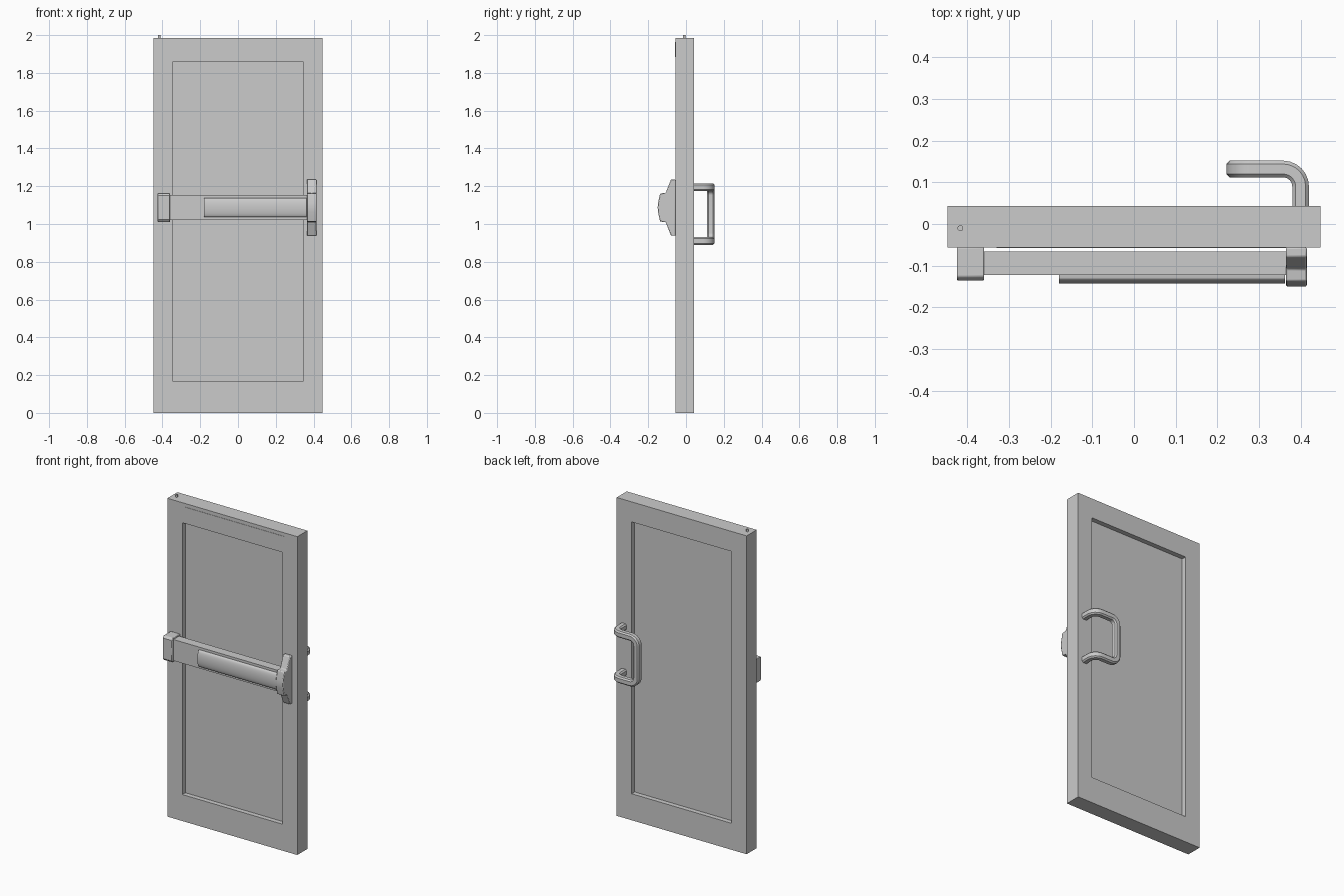
import bpy, bmesh, math
from mathutils import Vector, Matrix

if "Cube" in bpy.data.objects:
    bpy.data.objects.remove(bpy.data.objects["Cube"])


def finish(name, bm, bevel=0.0, smooth=False):
    bmesh.ops.recalc_face_normals(bm, faces=bm.faces)
    me = bpy.data.meshes.new(name)
    bm.to_mesh(me)
    bm.free()
    ob = bpy.data.objects.new(name, me)
    bpy.context.collection.objects.link(ob)
    if bevel:
        m = ob.modifiers.new("bevel", 'BEVEL')
        m.width, m.segments = bevel, 2
        m.limit_method, m.angle_limit = 'ANGLE', math.radians(40)
    if smooth:
        bpy.ops.object.select_all(action='DESELECT')
        ob.select_set(True)
        bpy.context.view_layer.objects.active = ob
        bpy.ops.object.shade_smooth_by_angle(angle=math.radians(30))
    return ob


def box_bm(lo, hi):
    bm = bmesh.new()
    lo, hi = Vector(lo), Vector(hi)
    mat = Matrix.Translation((lo + hi) / 2) @ Matrix.Diagonal((*(hi - lo), 1))
    bmesh.ops.create_cube(bm, size=1, matrix=mat)
    return bm


def extrude_x(name, profile, x0, x1, **kw):
    """Extrude a (y, z) profile along x."""
    bm = bmesh.new()
    f = bm.faces.new([bm.verts.new((x0, y, z)) for y, z in profile])
    r = bmesh.ops.extrude_face_region(bm, geom=[f])
    vs = [g for g in r["geom"] if isinstance(g, bmesh.types.BMVert)]
    bmesh.ops.translate(bm, verts=vs, vec=(x1 - x0, 0, 0))
    return finish(name, bm, **kw)


def mirrored(half):
    """Complete a (y, height) half profile about the bar's centre height."""
    low = [(y, -h) for y, h in reversed(half) if h > 0]
    return [(y, ZC + h) for y, h in half + low]


def rounded_path(pts, r, n=6):
    pts = [Vector(p) for p in pts]
    out = [pts[0]]
    for a, p, b in zip(pts, pts[1:], pts[2:]):
        u, v = (a - p).normalized(), (b - p).normalized()
        c = p + (u + v) * r
        for i in range(n + 1):
            t = i / n * math.pi / 2
            out.append(c - v * r * math.cos(t) - u * r * math.sin(t))
    return out + [pts[-1]]


def sweep(name, path, section, normal):
    bm = bmesh.new()
    nrm, prev, rings = Vector(normal), None, []
    for i, p in enumerate(path):
        t = (path[min(i + 1, len(path) - 1)] - path[max(i - 1, 0)]).normalized()
        if prev is not None:
            nrm = prev.rotation_difference(t) @ nrm
        nrm = (nrm - t * nrm.dot(t)).normalized()
        prev, bi = t, t.cross(nrm)
        rings.append([bm.verts.new(p + nrm * a + bi * b) for a, b in section])
    n = len(section)
    for r0, r1 in zip(rings, rings[1:]):
        for i in range(n):
            j = (i + 1) % n
            bm.faces.new((r0[i], r0[j], r1[j], r1[i]))
    bm.faces.new(rings[0])
    bm.faces.new(rings[-1])
    return finish(name, bm, smooth=True)


ZC = 1.087                    # height of the push bar's centre
FRONT, BACK = -0.056, 0.043   # door faces

# Door leaf with a recessed panel on both sides
bm = box_bm((-0.448, FRONT, 0), (0.448, BACK, 1.985))
for sign, depth in ((-1, FRONT + 0.03), (1, BACK - 0.03)):
    face = next(f for f in bm.faces if f.normal.y * sign > 0.9)
    bmesh.ops.inset_region(bm, faces=[face], thickness=0.1)
    for v in face.verts:
        v.co.x = math.copysign(0.345, v.co.x)
        v.co.z = 1.86 if v.co.z > 1 else 0.165
    r = bmesh.ops.extrude_discrete_faces(bm, faces=[face])
    for v in r["faces"][0].verts:
        v.co.y = depth
finish("door_leaf", bm)

# Pivot pin on top, and thin plate near the top of the front
bm = bmesh.new()
bmesh.ops.create_cone(bm, cap_ends=True, segments=16, radius1=0.007, radius2=0.007,
                      depth=0.03, matrix=Matrix.Translation((-0.417, -0.01, 1.985)))
finish("pivot_pin", bm, smooth=True)
finish("top_plate", box_bm((-0.33, FRONT - 0.002, 1.885), (0.365, FRONT + 0.005, 1.963)))

# Push bar: end housings, rail and curved push pad
extrude_x("latch_housing", mirrored([(FRONT, 0.149), (-0.079, 0.149), (-0.108, 0.077),
          (-0.137, 0.074), (-0.148, 0.025), (-0.15, 0)]), 0.365, 0.415,
          bevel=0.004, smooth=True)
extrude_x("hinge_housing", mirrored([(FRONT, 0.076), (-0.126, 0.076), (-0.136, 0.064)]),
          -0.425, -0.36, bevel=0.003, smooth=True)
finish("push_rail", box_bm((-0.37, -0.122, ZC - 0.066), (0.37, -0.066, ZC + 0.066)))
arc = [(-0.129 - 0.014 * math.cos(a), 0.051 * math.sin(a))
       for a in (math.pi / 2 * (1 - i / 8) for i in range(8))]
extrude_x("push_pad", mirrored([(-0.118, 0.051)] + arc + [(-0.143, 0)]), -0.18, 0.362,
          smooth=True)

# Pull handle on the back
h, c = 0.02, 0.012
section = [(h, -c), (h, c), (c, h), (-c, h), (-h, c), (-h, -c), (-c, -h), (c, -h)]
top, bottom, y, x0, x1 = 1.194, 0.91, 0.132, 0.4, 0.242
path = rounded_path([(x0, BACK - 0.005, top), (x0, y, top), (x1, y, top),
                     (x1, y, bottom), (x0, y, bottom), (x0, BACK - 0.005, bottom)], 0.042)
sweep("pull_handle", path, section, (0, 0, 1))
